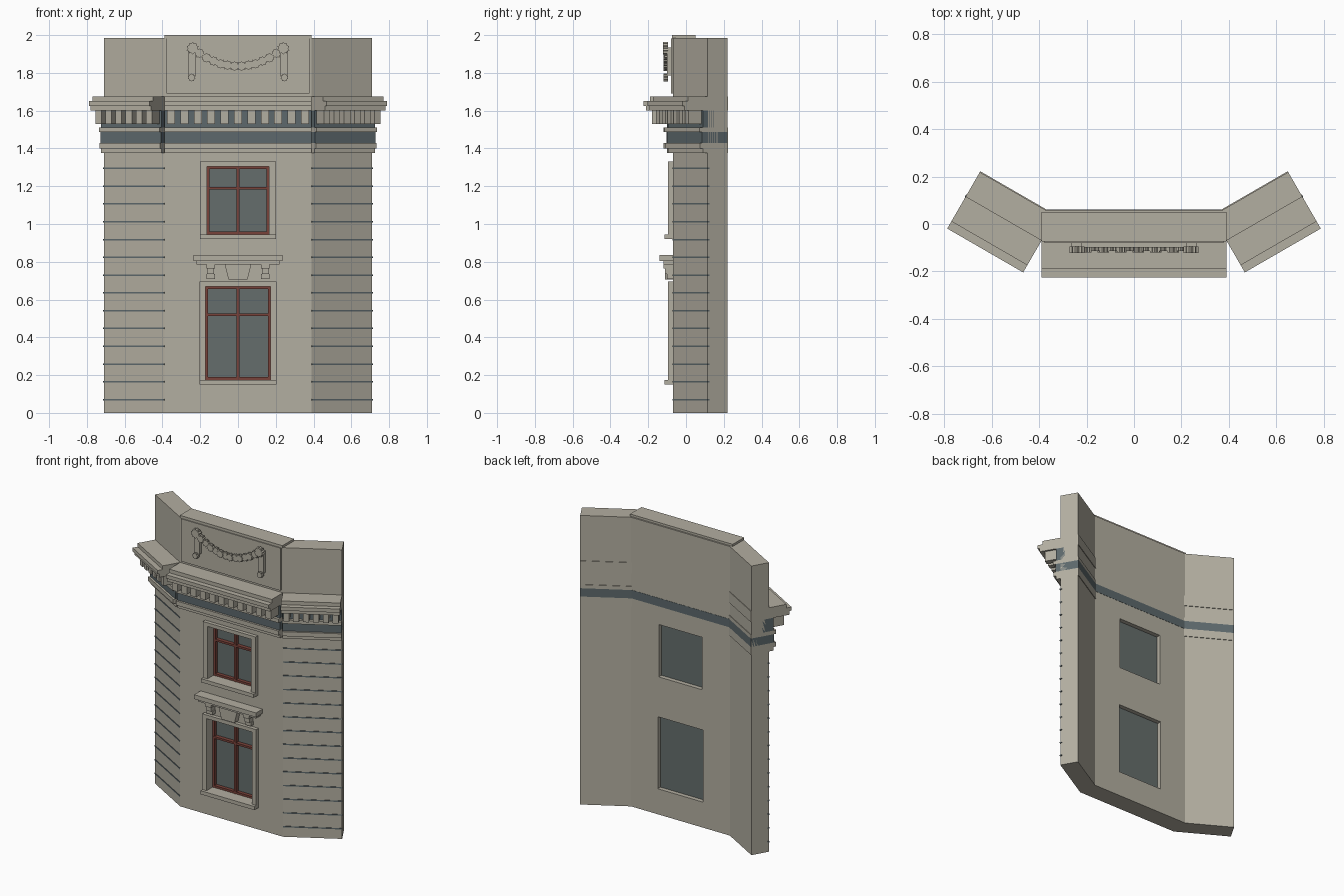
import bpy, bmesh, math
from mathutils import Matrix, Vector

if "Cube" in bpy.data.objects:
    bpy.data.objects.remove(bpy.data.objects["Cube"], do_unlink=True)


def material(name, rgb):
    m = bpy.data.materials.new(name)
    m.use_nodes = True
    m.diffuse_color = (*rgb, 1)
    m.node_tree.nodes["Principled BSDF"].inputs["Base Color"].default_value = (*rgb, 1)
    return m


STONE = material("warm_grey_stone", (0.45, 0.425, 0.355))
DARK = material("slate_band", (0.11, 0.14, 0.15))
GLASS = material("window_glass", (0.13, 0.155, 0.15))
WOOD = material("red_brown_wood", (0.19, 0.055, 0.042))

# Local frames: x runs along the wall, -y points out of its face
WALL_Y, HALF, WING = -0.07, 0.39, 0.37
centre = Matrix.Translation((0, WALL_Y, 0))
left = Matrix.Translation((HALF, WALL_Y, 0)) @ Matrix.Rotation(math.radians(30), 4, 'Z')
right = Matrix.Scale(-1, 4, (1, 0, 0)) @ left


def finish(name, bm, mat, frame):
    bm.transform(frame)
    bmesh.ops.recalc_face_normals(bm, faces=bm.faces)
    mesh = bpy.data.meshes.new(name)
    bm.to_mesh(mesh)
    bm.free()
    mesh.materials.append(mat)
    ob = bpy.data.objects.new(name, mesh)
    bpy.context.collection.objects.link(ob)
    return ob


def boxes(name, mat, frame, items):
    """Each item: x0, x1, inner, outer (distance out of the wall), z0, z1."""
    bm = bmesh.new()
    for x0, x1, d0, d1, z0, z1 in items:
        m = Matrix.Translation(((x0 + x1) / 2, -(d0 + d1) / 2, (z0 + z1) / 2))
        m = m @ Matrix.Diagonal((x1 - x0, d1 - d0, z1 - z0, 1))
        bmesh.ops.create_cube(bm, size=1, matrix=m)
    return finish(name, bm, mat, frame)


def add_prism(bm, points, d0, d1):
    """Extrude an x, z outline from distance d0 to d1 out of the wall."""
    face = bm.faces.new([bm.verts.new((x, -d0, z)) for x, z in points])
    out = bmesh.ops.extrude_face_region(bm, geom=[face])
    verts = [v for v in out["geom"] if isinstance(v, bmesh.types.BMVert)]
    bmesh.ops.translate(bm, verts=verts, vec=Vector((0, d0 - d1, 0)))


# Walls, with window openings cut through the middle one
windows = [("lower", 0.172, 0.205, 0.15, 0.175, 0.67, 0.695, 0.52),
           ("upper", 0.165, 0.2, 0.92, 0.945, 1.305, 1.33, 1.19)]
wall = boxes("centre_wall", STONE, centre, [(-HALF, HALF, -0.13, 0, 0, 1.985)])
for name, w, outer, z0, z1, z2, z3, bar in windows:
    cutter = boxes("cutter", STONE, centre, [(-w, w, -0.3, 0.3, z1, z2)])
    cutter.hide_render = True
    mod = wall.modifiers.new("opening", 'BOOLEAN')
    mod.operation, mod.solver, mod.object = 'DIFFERENCE', 'EXACT', cutter
    bpy.context.view_layer.objects.active = wall
    bpy.ops.object.modifier_apply(modifier=mod.name)
    bpy.data.objects.remove(cutter, do_unlink=True)

    # Surround, sill, timber frame and glass
    boxes(name + "_window_surround", STONE, centre, [
        (-outer, -w, -0.005, 0.025, z1, z3), (w, outer, -0.005, 0.025, z1, z3),
        (-w, w, -0.005, 0.025, z2, z3)])
    boxes(name + "_window_sill", STONE, centre, [(-outer, outer, -0.005, 0.045, z0, z1)])
    t = 0.014
    boxes(name + "_window_frame", WOOD, centre, [
        (-w, -w + t, -0.07, -0.04, z1, z2), (w - t, w, -0.07, -0.04, z1, z2),
        (-w, w, -0.07, -0.041, z1, z1 + t), (-w, w, -0.07, -0.041, z2 - t, z2),
        (-t / 2, t / 2, -0.07, -0.038, z1, z2), (-w, w, -0.07, -0.039, bar - t / 2, bar + t / 2)])
    boxes(name + "_window_glass", GLASS, centre, [(-w, w, -0.1, -0.065, z1, z2)])

for side, frame in (("left", left), ("right", right)):
    boxes(side + "_wing_wall", STONE, frame, [(0, WING, -0.12, 0, 0, 1.985)])
    boxes(side + "_wing_grooves", DARK, frame, [
        (0, WING + 0.003, -0.01, 0.003, z - 0.004, z + 0.004)
        for z in (0.07 + 0.0942 * i for i in range(14))])

# Cornice: stacked stone courses, dark friezes and a row of dentils
courses = [(1.375, 1.4, 0.03), (1.4, 1.43, 0.048), (1.487, 1.512, 0.05),
           (1.6, 1.625, 0.142), (1.625, 1.65, 0.155), (1.65, 1.675, 0.12)]
for side, frame, x0, x1, back, count in (
        ("centre", centre, -HALF, HALF, -0.128, 11),
        ("left", left, 0, WING, -0.124, 6), ("right", right, 0, WING, -0.124, 6)):
    boxes(side + "_cornice", STONE, frame, [(x0, x1, back, d, a, b) for a, b, d in courses])
    through = min(back, -0.1315) if side == "centre" else back
    boxes(side + "_frieze", DARK, frame, [(x0, x1, through, 0.034, 1.43, 1.487),
                                          (x0, x1, -0.05, 0.03, 1.512, 1.6)])
    step = (x1 - x0) / count
    boxes(side + "_dentils", STONE, frame, [
        (x0 + step * (i + 0.2), x0 + step * (i + 0.8), 0.02, 0.11, 1.53, 1.6)
        for i in range(count)])

# Parapet panel and coping
boxes("parapet_panel", STONE, centre, [(-0.378, 0.378, -0.01, 0.01, 1.69, 1.982)])
boxes("parapet_coping", STONE, centre, [(-HALF, HALF, -0.12, 0.004, 1.982, 2.0)])

# Hood over the lower window, with keystone and scroll brackets
boxes("hood", STONE, centre, [(-0.235, 0.235, -0.005, 0.07, 0.805, 0.835),
                              (-0.22, 0.22, -0.005, 0.05, 0.785, 0.805)])
bm = bmesh.new()
add_prism(bm, [(-0.05, 0.705), (0.05, 0.705), (0.07, 0.785), (-0.07, 0.785)], -0.005, 0.04)
finish("keystone", bm, STONE, centre)
brackets = []
for s in (-1, 1):
    c = 0.145 * s
    brackets += [(c - 0.023, c + 0.023, -0.005, 0.048, 0.765, 0.785),
                 (c - 0.018, c + 0.018, -0.005, 0.04, 0.735, 0.765),
                 (c - 0.023, c + 0.023, -0.005, 0.03, 0.71, 0.735)]
boxes("hood_brackets", STONE, centre, brackets)


# Garland of toothed rosettes hung between two ribbons
def rosette(bm, x, z, r, d0, d1, teeth=10):
    pts = []
    for i in range(teeth * 2):
        a, k = math.pi * i / teeth, r * (1 if i % 2 else 0.78)
        pts.append((x + k * math.cos(a), z + k * math.sin(a)))
    add_prism(bm, pts, d0, d1)


bm = bmesh.new()
n = 13
for i in range(1, n):
    x = -0.24 + 0.48 * i / n
    z = 1.835 + 0.095 * (abs(x) / 0.24) ** 2
    rosette(bm, x, z, 0.026, 0.028, 0.05 if i % 2 else 0.044)
for s in (-1, 1):
    rosette(bm, 0.24 * s, 1.93, 0.033, 0.025, 0.052)
    rosette(bm, 0.245 * s, 1.775, 0.021, 0.025, 0.048)
finish("garland", bm, STONE, centre)
boxes("garland_ribbons", STONE, centre, [
    (0.243 * s - 0.021, 0.243 * s + 0.021, 0.005, 0.03, 1.785, 1.935) for s in (-1, 1)])
